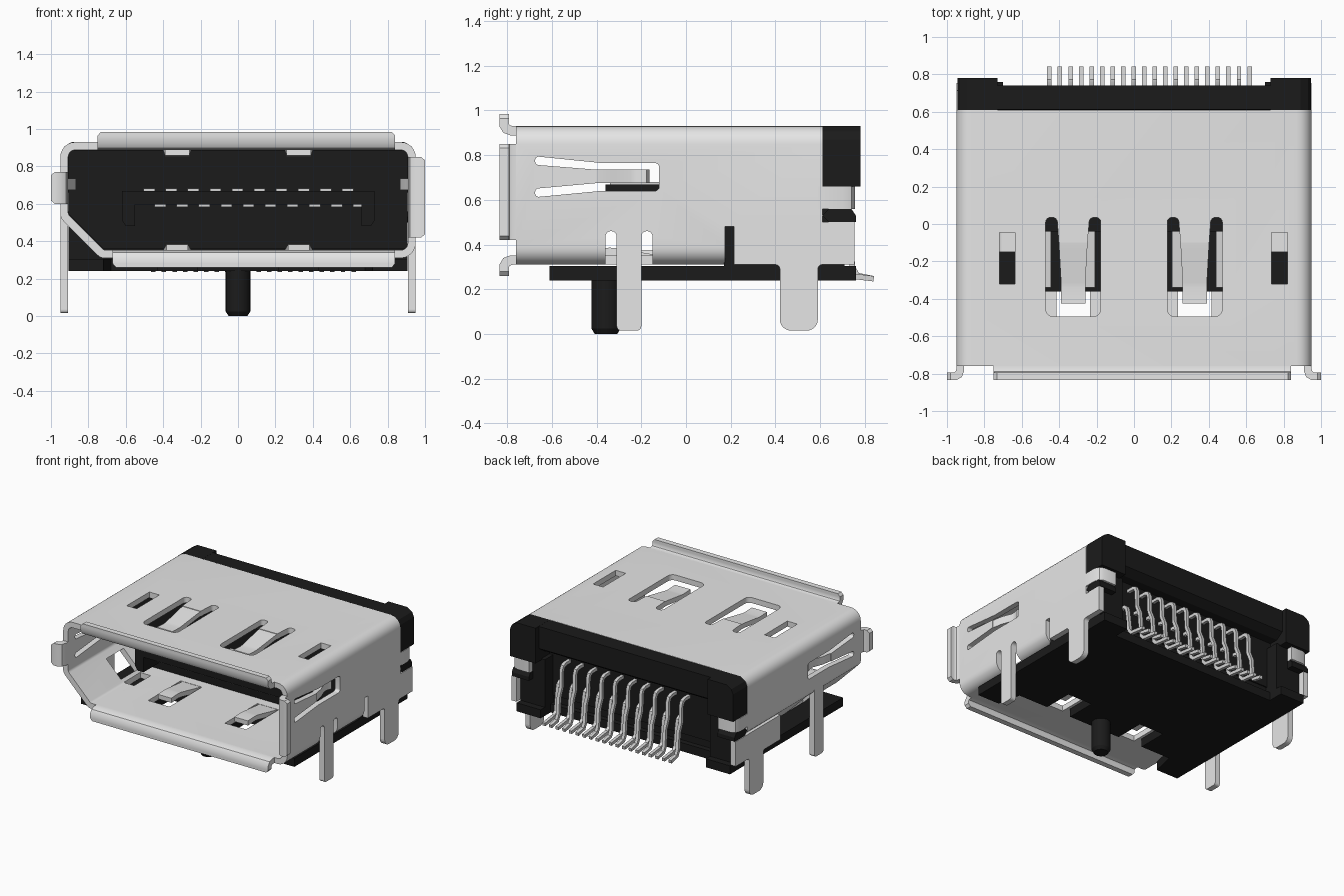
import bpy, bmesh, math
from mathutils import Vector

if "Cube" in bpy.data.objects:
    bpy.data.objects.remove(bpy.data.objects["Cube"])


def material(name, v):
    m = bpy.data.materials.new(name)
    m.diffuse_color = (v, v, v, 1)
    m.use_nodes = True
    m.node_tree.nodes["Principled BSDF"].inputs["Base Color"].default_value = m.diffuse_color
    return m


STEEL = material("light steel", 0.79)
BLACK = material("black plastic", 0.011)
PIN = material("contact metal", 0.66)
T = 0.042  # sheet thickness


def make(name, verts, faces, mat, smooth=False):
    me = bpy.data.meshes.new(name)
    bm = bmesh.new()
    vs = [bm.verts.new(v) for v in verts]
    for f in faces:
        bm.faces.new([vs[i] for i in f])
    bmesh.ops.recalc_face_normals(bm, faces=bm.faces)
    bm.to_mesh(me)
    bm.free()
    ob = bpy.data.objects.new(name, me)
    bpy.context.collection.objects.link(ob)
    if mat:
        me.materials.append(mat)
    if smooth:
        smooth_obj(ob)
    return ob


def smooth_obj(ob):
    bpy.ops.object.select_all(action='DESELECT')
    ob.select_set(True)
    bpy.context.view_layer.objects.active = ob
    bpy.ops.object.shade_smooth_by_angle(angle=math.radians(32))


def place(axis, a, b, c):
    return {'x': (c, a, b), 'y': (a, c, b), 'z': (a, b, c)}[axis]


def prism(name, poly, axis, lo, hi, mat, smooth=False):
    n = len(poly)
    vs = [place(axis, a, b, c) for c in (lo, hi) for a, b in poly]
    fs = [list(range(n)), list(range(n, 2 * n))]
    fs += [[i, (i + 1) % n, (i + 1) % n + n, i + n] for i in range(n)]
    return make(name, vs, fs, mat, smooth)


def box(name, x, y, z, mat):
    return prism(name, [(x[0], y[0]), (x[1], y[0]), (x[1], y[1]), (x[0], y[1])], 'z', z[0], z[1], mat)


def rounded(pts, radii, seg=6):
    """Fillet each corner of a polygon."""
    out = []
    for i, p in enumerate(pts):
        r = radii[i]
        p = Vector(p)
        if r == 0:
            out.append(tuple(p))
            continue
        u = (Vector(pts[i - 1]) - p).normalized()
        v = (Vector(pts[(i + 1) % len(pts)]) - p).normalized()
        half = u.angle(v) / 2
        c = p + (u + v).normalized() * (r / math.sin(half))
        s, e = p + u * (r / math.tan(half)) - c, p + v * (r / math.tan(half)) - c
        ang = math.pi - 2 * half
        for k in range(seg + 1):
            t = k / seg
            q = (s * math.sin((1 - t) * ang) + e * math.sin(t * ang)) / math.sin(ang)
            out.append(tuple(c + q))
    return out


def strip(name, path, widths, thick, fn, mat):
    """Bent sheet: 2D centre line, width at each point, fn maps (a, b, w) to xyz."""
    P = [Vector(p) for p in path]
    vs, n = [], len(P)
    for i, p in enumerate(P):
        d0 = (P[i] - P[i - 1]).normalized() if i else (P[1] - P[0]).normalized()
        d1 = (P[i + 1] - P[i]).normalized() if i < n - 1 else d0
        d = (d0 + d1).normalized()
        off = Vector((-d.y, d.x)) * (thick / 2 / max(d.dot(d0), 0.5))
        w = widths[min(i, len(widths) - 1)] / 2
        for s, ww in ((1, -w), (1, w), (-1, w), (-1, -w)):
            q = p + off * s
            vs.append(fn(q.x, q.y, ww))
    fs = [[0, 1, 2, 3], [4 * n - 4 + k for k in range(4)]]
    for i in range(n - 1):
        fs += [[4 * i + k, 4 * i + (k + 1) % 4, 4 * i + 4 + (k + 1) % 4, 4 * i + 4 + k] for k in range(4)]
    return make(name, vs, fs, mat, True)


# Metal shell: rounded ring with one chamfered lower corner
outer = rounded([(-.95, .93), (.95, .93), (.95, .31), (-.735, .31), (-.95, .525)], [.08, .08, .08, .05, .05])
inner = rounded([(-.908, .888), (.908, .888), (.908, .352), (-.717, .352), (-.908, .543)], [.038, .038, .038, .03, .03])
n = len(outer)
vs = [(x, y, z) for y in (-.76, .61) for loop in (outer, inner) for x, z in loop]
fs = []
for i in range(n):
    j = (i + 1) % n
    fs += [[i, j, n + j, n + i], [2 * n + i, 2 * n + j, 3 * n + j, 3 * n + i],
           [i, j, 2 * n + j, 2 * n + i], [n + i, n + j, 3 * n + j, 3 * n + i]]
shell = make("shell", vs, fs, STEEL)

# Windows and slots cut into the shell
side_slot = rounded([(-.675, .795), (-.38, .765), (-.12, .765), (-.12, .64), (-.38, .64), (-.675, .612),
                     (-.675, .65), (-.4, .675), (-.4, .735), (-.675, .757)],
                    [.016, 0, .02, .02, 0, .016, .016, 0, 0, .016])
finger_slot = rounded([(.178, .035), (.178, -.495), (.472, -.495), (.472, .035),
                       (.412, .035), (.402, -.1), (.248, -.1), (.238, .035)],
                      [.025, .04, .04, .025, .025, 0, 0, .025])
cuts = [box("cut", (-2, 2), (.175, .9), (.1, .48), None), prism("cut", side_slot, 'x', -2, 2, None),
        box("cut", (-1.1, -.74), (-.36, -.15), (.1, .5), None)]  # last: gap in the chamfer by the leg
for s in (-1, 1):
    cuts.append(prism("cut", [(s * a, b) for a, b in finger_slot], 'z', .8, 2, None))
    cuts.append(box("cut", sorted((s * .235, s * .415)), (-.495, -.1), (.1, .5), None))
    xs = (.735, .82) if s > 0 else (-.72, -.635)
    cuts.append(box("cut", xs, (-.32, -.045), (.8, 1.1), None))
    cuts.append(box("cut", xs, (-.35, -.15), (.1, .45), None))
    xr = sorted((s * .86, s * 1.1))
    cuts.append(box("cut", xr, (-.325, -.185), (.1, .4), None))
    for y in (-.36, -.2):
        slot = rounded([(y, .1), (y + .05, .1), (y + .05, .46), (y, .46)], [0, 0, .024, .024])
        cuts.append(prism("cut", slot, 'x', xr[0], xr[1], None))
for c in cuts:
    m = shell.modifiers.new("cut", 'BOOLEAN')
    m.operation, m.solver, m.object = 'DIFFERENCE', 'EXACT', c
    bpy.context.view_layer.objects.active = shell
    bpy.ops.object.modifier_apply(modifier=m.name)
    bpy.data.objects.remove(c)
smooth_obj(shell)

# Flared lips round the mouth
lip = [(-.75, -.021), (-.78, -.021), (-.803, -.013), (-.814, .005)]
for name, w, c, h, fn in [
        ("top_lip", 1.59, .045, .055, lambda a, b, t, c=.045: (c + t, a, .93 + b)),
        ("bottom_lip", 1.51, .085, .05, lambda a, b, t, c=.085: (c + t, a, .31 - b)),
        ("right_lip", .43, .635, .05, lambda a, b, t, c=.635: (.95 + b, a, c + t)),
        ("left_lip", .17, .685, .05, lambda a, b, t, c=.685: (-.95 - b, a, c + t))]:
    strip(name, lip + [(-.814, h - .02), (-.814, h)], [w] * 5 + [w - .035], T, fn, STEEL)

# Spring fingers on top and bottom
finger = [(-.09, .909), (-.13, .905), (-.31, .875), (-.34, .872), (-.425, .876)]
for s in (-1, 1):
    for name, w, fz in (("top_finger", .13, lambda z: z), ("bottom_finger", .115, lambda z: 1.24 - z)):
        strip(name, finger, [.154, .15, w, w, w], .036,
              lambda a, b, t, s=s, fz=fz: (s * .325 + t, a, fz(b)), STEEL)

for s in (-1, 1):
    xa, xb = sorted((s * .908, s * .95))
    # Side spring, bent inwards
    strip("side_spring", [(-.41, .929), (-.33, .915), (-.25, .885), (-.21, .885), (-.17, .9)], [.06], .036,
          lambda a, b, t, s=s: (s * b, a, .705 + t), STEEL)
    # Front and rear solder legs
    prism("front_leg", rounded([(-.31, .55), (-.31, .015), (-.2, .015), (-.2, .55)], [0, .02, .02, 0]),
          'x', xa, xb, STEEL)
    prism("rear_side_plate", rounded([(.215, .5), (.215, .31), (.42, .31), (.42, .015), (.59, .015), (.59, .31),
          (.755, .31), (.755, .5)], [0, 0, .02, .05, .05, .02, 0, 0]), 'x', xa, xb, STEEL)
    # Clip folded round the back
    strip("rear_clip", [(.59, .929), (.70, .929), (.725, .92), (.735, .9), (.735, .8)], [.1], T,
          lambda a, b, t, s=s: (s * b, a, .61 + t), STEEL)
    # Plastic ears, columns and latch bumps at the rear corners
    prism("rear_ear", [(s * a, b) for a, b in [(.73, .66), (.945, .66), (.945, .87), (.93, .905), (.89, .93),
                                               (.73, .93)]], 'y', .61, .78, BLACK)
    box("rear_column", sorted((s * .7, s * .905)), (.58, .71), (.24, .67), BLACK)
    prism("latch_bump", [(.61, .53), (.64, .5), (.76, .5), (.76, .53), (.74, .56), (.64, .56)], 'x',
          *sorted((s * .8, s * .945)), BLACK)

# Plastic body, rear bar and base plate
prism("body", [(-.905, .885), (.905, .885), (.905, .36), (-.72, .36), (-.905, .545)], 'y', -.04, .61, BLACK)
box("body_lower", (-.905, .905), (.17, .6), (.3, .56), BLACK)
prism("rear_bar", [(.6, .72), (.68, .72), (.74, .76), (.74, .929), (.612, .929)], 'x', -.88, .88, BLACK)
half = [(.22, -.43), (.22, -.2), (.43, -.2), (.43, -.43), (.68, -.43), (.72, -.61), (.905, -.61),
        (.905, .76), (.7, .76), (.7, .64)]
prism("base_plate", half + [(-x, y) for x, y in reversed(half)], 'z', .24, .305, BLACK)

# Locating peg
rings = [(.05, 0), (.066, .025), (.066, .26)]
N = 24
vs = [(r * math.cos(2 * math.pi * k / N), -.358 + r * math.sin(2 * math.pi * k / N), z)
      for r, z in rings for k in range(N)]
fs = [list(range(N)), list(range(2 * N, 3 * N))]
fs += [[i * N + k, i * N + (k + 1) % N, (i + 1) * N + (k + 1) % N, (i + 1) * N + k]
       for i in range(2) for k in range(N)]
make("locating_peg", vs, fs, BLACK, True)

# Contact tongue with hooked ends
prism("tongue", [(-.62, .668), (.73, .668), (.73, .51), (.71, .48), (.66, .48), (.66, .595),
                 (-.55, .595), (-.55, .48), (-.6, .48), (-.62, .51)], 'y', -.36, 0, BLACK)
for i in range(10):
    x = -.475 + i * .118
    box("upper_contact", (x - .03, x + .03), (-.34, -.03), (.66, .681), PIN)
    box("lower_contact", (x + .029, x + .089), (-.34, -.03), (.582, .61), PIN)

# Two staggered rows of bent solder pins
high = [(.59, .66), (.665, .66), (.69, .65), (.702, .62), (.705, .5), (.735, .43), (.745, .3), (.765, .262),
        (.84, .247)]
low = [(.59, .5), (.64, .5), (.66, .485), (.67, .45), (.69, .29), (.715, .262), (.84, .247)]
for i in range(20):
    x = -.452 + i * .0563
    strip("solder_pin", low if i % 2 else high, [.024], .024, lambda a, b, t, x=x: (x + t, a, b), PIN)
